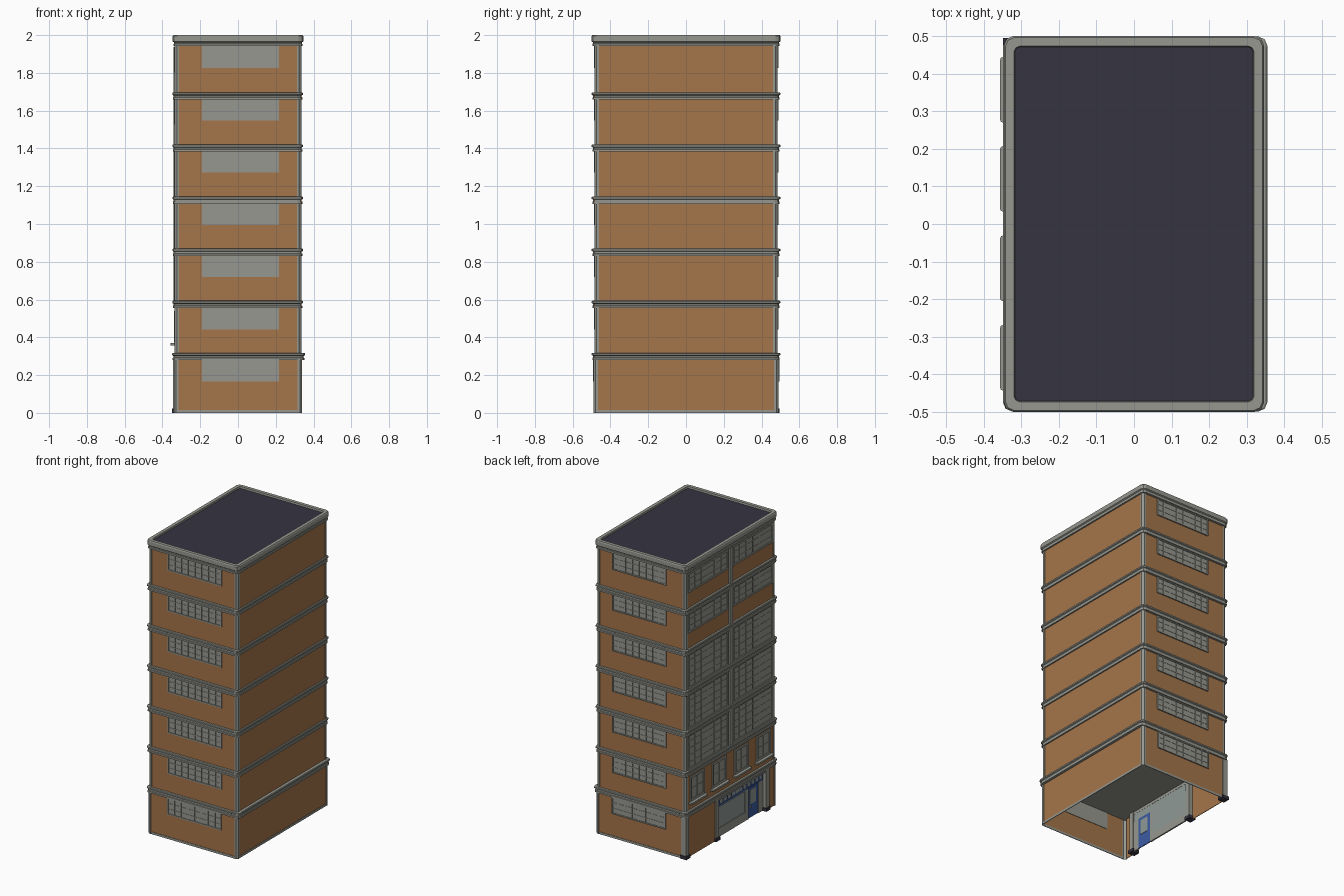
import bpy, bmesh

if "Cube" in bpy.data.objects:
    bpy.data.objects.remove(bpy.data.objects["Cube"])

def material(name, col):
    m = bpy.data.materials.new(name)
    m.diffuse_color = (*col, 1)
    m.use_nodes = True
    m.node_tree.nodes["Principled BSDF"].inputs["Base Color"].default_value = m.diffuse_color
    return m

MATS = [material("brick orange", (0.376, 0.178, 0.069)),
        material("stone grey", (0.31, 0.31, 0.28)),
        material("roof dark", (0.037, 0.034, 0.053)),
        material("shop blue", (0.045, 0.11, 0.37)),
        material("shop glass", (0.28, 0.32, 0.31))]
BRICK, STONE, DARK, BLUE, GLASS = range(5)

def finish(name, bm, normals=True):
    if normals:
        bmesh.ops.recalc_face_normals(bm, faces=bm.faces)
    me = bpy.data.meshes.new(name)
    bm.to_mesh(me)
    bm.free()
    for m in MATS:
        me.materials.append(m)
    ob = bpy.data.objects.new(name, me)
    bpy.context.collection.objects.link(ob)

def box(bm, x0, x1, y0, y1, z0, z1, mat):
    vs = [bm.verts.new((x, y, z)) for z in (z0, z1)
          for x, y in ((x0, y0), (x1, y0), (x1, y1), (x0, y1))]
    for f in ((3, 2, 1, 0), (4, 5, 6, 7), (0, 1, 5, 4), (1, 2, 6, 5), (2, 3, 7, 6), (3, 0, 4, 7)):
        bm.faces.new([vs[i] for i in f]).material_index = mat

# plate on one side of the tower: u runs along the wall, d0..d1 is distance from the axis
def plate(bm, side, u0, u1, z0, z1, d0, d1, mat):
    if side == "front":
        box(bm, u0, u1, -d1, -d0, z0, z1, mat)
    elif side == "back":
        box(bm, u0, u1, d0, d1, z0, z1, mat)
    else:
        box(bm, -d1, -d0, u0, u1, z0, z1, mat)

# pane, frame and glazing bars
def window(bm, side, u0, u1, z0, z1, d, cols, rows, frame=STONE, pane=STONE, heavy=(), w=0.008):
    plate(bm, side, u0, u1, z0, z1, d - 0.003, d + 0.001, pane)
    o = d + 0.006
    for a, b in ((u0, u0 + w), (u1 - w, u1)):
        plate(bm, side, a, b, z0, z1, d, o, frame)
    for a, b in ((z0, z0 + w), (z1 - w, z1)):
        plate(bm, side, u0 + w, u1 - w, a, b, d, o, frame)
    for i in range(1, cols):
        u = u0 + (u1 - u0) * i / cols
        t = 0.005 if i in heavy else 0.002
        plate(bm, side, u - t, u + t, z0 + w, z1 - w, d, d + 0.004, frame)
    for i in range(1, rows):
        z = z0 + (z1 - z0) * i / rows
        plate(bm, side, u0 + w, u1 - w, z - 0.002, z + 0.002, d, d + 0.003, frame)

def corners(pts):
    out = []
    for sx, sy in ((1, 1), (-1, 1), (-1, -1), (1, -1)):
        seq = pts if sx * sy > 0 else pts[::-1]
        out += [(sx * x, sy * y) for x, y in seq]
    return out

# one storey: brick walls set back between chamfered stone corners, open top and bottom
def storey(name, hx, hy, z0, z1, open_left=False):
    c, s, r = 0.012, 0.024, 0.004
    pts = corners([(hx - r, hy - s), (hx, hy - s), (hx, hy - c), (hx - c, hy),
                   (hx - s, hy), (hx - s, hy - r)])
    bm = bmesh.new()
    lo = [bm.verts.new((x, y, z0)) for x, y in pts]
    hi = [bm.verts.new((x, y, z1)) for x, y in pts]
    n = len(pts)
    for i in range(n):
        j = (i + 1) % n
        if open_left and i == 11:
            continue
        f = bm.faces.new((lo[i], lo[j], hi[j], hi[i]))
        f.material_index = BRICK if i % 6 == 5 else STONE
    finish(name, bm, False)

# moulding: a profile of (inset, z) swept round a rectangle with rounded corners
def moulding(name, cx, hx, hy, profile, c=0.025, cap=None):
    bm = bmesh.new()
    loops = []
    for d, z in profile:
        x, y = hx - d, hy - d
        k = max(c - d * 0.4, 0.006)
        pts = corners([(x, y - k), (x - k * 0.3, y - k * 0.3), (x - k, y)])
        loops.append([bm.verts.new((cx + px, py, z)) for px, py in pts])
    for a, b in zip(loops, loops[1:]):
        for i in range(len(a)):
            j = (i + 1) % len(a)
            bm.faces.new((a[i], a[j], b[j], b[i])).material_index = STONE
    if cap is not None:
        bm.faces.new(loops[-1]).material_index = cap
    finish(name, bm, False)

STEP = 0.2757
HX, HY = 0.336, 0.485
tops = [0.318 + STEP * i for i in range(6)]

# storeys
storey("ground_walls", 0.339, 0.49, 0, 0.285, True)
for i in range(6):
    storey(f"storey_{i + 2}_walls", HX, HY, tops[i] - 0.01, tops[i] + STEP - 0.03)

# string courses between storeys
for i, z in enumerate(tops):
    p = [(0.03, z - 0.038), (0.003, z - 0.038), (0.003, z - 0.027), (0.007, z - 0.025),
         (0.007, z - 0.016), (0, z - 0.012), (0, z - 0.003), (0.004, z), (0.03, z)]
    moulding(f"string_course_{i + 1}", 0.003 if i == 0 else -0.002,
             0.352 if i == 0 else 0.346, 0.499, p)

# cornice, low parapet and roof
moulding("cornice_and_roof", 0, 0.346, 0.5,
         [(0.03, 1.942), (0.004, 1.942), (0.004, 1.953), (0.007, 1.955), (0.007, 1.962),
          (0, 1.967), (0, 1.994), (0.004, 2.0), (0.027, 2.0), (0.029, 1.988)], cap=DARK)

# ceiling of the open ground floor
bm = bmesh.new()
box(bm, -0.332, 0.332, -0.484, 0.484, 0.281, 0.285, STONE)
finish("ground_ceiling", bm)

# plinth strip on the three closed sides
bm = bmesh.new()
plate(bm, "front", -0.315, 0.315, 0, 0.015, 0.485, 0.489, STONE)
plate(bm, "back", -0.315, 0.315, 0, 0.015, 0.485, 0.489, STONE)
box(bm, 0.334, 0.338, -0.466, 0.466, 0, 0.015, STONE)
finish("plinth", bm)

# end windows on the front and back of every storey
for side in ("front", "back"):
    bm = bmesh.new()
    for i in range(7):
        z0 = 0.165 + i * 0.2767
        z1 = 0.281 + i * STEP if i < 6 else 1.943
        d = 0.486 if i == 0 else 0.481
        if side == "back":
            d += 0.002
        window(bm, side, -0.19, 0.217, z0, z1, d, 8, 3, heavy=(1, 7))
    finish(f"{side}_windows", bm)

# street side: four sash windows with sills on the second storey
bm = bmesh.new()
sills = bmesh.new()
for y in (0.357, 0.12, -0.118, -0.356):
    window(bm, "left", y - 0.075, y + 0.075, 0.372, 0.54, 0.333, 2, 2, w=0.014)
    plate(sills, "left", y - 0.088, y + 0.088, 0.358, 0.37, 0.33, 0.357, STONE)
ends = [e for e in sills.edges if abs(e.verts[0].co.z - e.verts[1].co.z) > 0.005
        and e.verts[0].co.x < -0.35]
bmesh.ops.bevel(sills, geom=ends, offset=0.01, segments=2, affect='EDGES', profile=0.5)
for f in sills.faces:
    f.material_index = STONE
finish("sash_windows", bm)
finish("window_sills", sills)

# street side: large grid windows on storeys 3-5, shorter ones on 6-7
bm = bmesh.new()
for i in range(1, 6):
    lo, hi = tops[i], tops[i] + STEP - 0.036
    tall = i < 4
    z0 = lo if tall else hi - 0.135
    for a, b in ((0.025, 0.455), (-0.455, -0.025)):
        window(bm, "left", a, b, z0, hi, 0.333, 6, 5 if tall else 3, heavy=(2, 4), w=0.012)
    plate(bm, "left", -0.016, 0.016, lo, hi, 0.33, 0.342, STONE)
finish("street_windows", bm)

# street side ground floor: brick piers and header around the shop
bm = bmesh.new()
plate(bm, "left", 0.15, 0.467, 0, 0.285, 0.331, 0.335, BRICK)
plate(bm, "left", -0.467, -0.40, 0, 0.285, 0.331, 0.335, BRICK)
plate(bm, "left", -0.40, 0.15, 0.262, 0.285, 0.31, 0.336, STONE)
finish("shop_piers", bm)

# stone columns with dark feet
bm = bmesh.new()
for y in (0.472, 0.15, -0.39):
    w = 0.017
    box(bm, -0.343, -0.305, y - w, y + w, 0.018, 0.282, STONE)
    box(bm, -0.349, -0.300, y - w - 0.006, y + w + 0.006, 0, 0.022, DARK)
finish("shop_columns", bm)

# shop front: stall riser, display window, transom lights, door
bm = bmesh.new()
plate(bm, "left", -0.19, 0.135, 0, 0.05, 0.308, 0.318, STONE)
window(bm, "left", -0.19, 0.135, 0.05, 0.21, 0.312, 1, 1, STONE, GLASS)
window(bm, "left", -0.375, 0.135, 0.21, 0.264, 0.314, 12, 1, BLUE, GLASS)
plate(bm, "left", -0.215, -0.19, 0, 0.21, 0.308, 0.319, STONE)
plate(bm, "left", -0.375, -0.325, 0, 0.21, 0.308, 0.319, STONE)
finish("shop_front", bm)
bm = bmesh.new()
plate(bm, "left", -0.325, -0.215, 0, 0.21, 0.308, 0.314, BLUE)
for d0, d1 in ((0.306, 0.309), (0.313, 0.316)):
    plate(bm, "left", -0.303, -0.237, 0.09, 0.19, d0, d1, GLASS)
plate(bm, "left", -0.245, -0.235, 0.07, 0.078, 0.313, 0.324, STONE)
finish("shop_door", bm)
